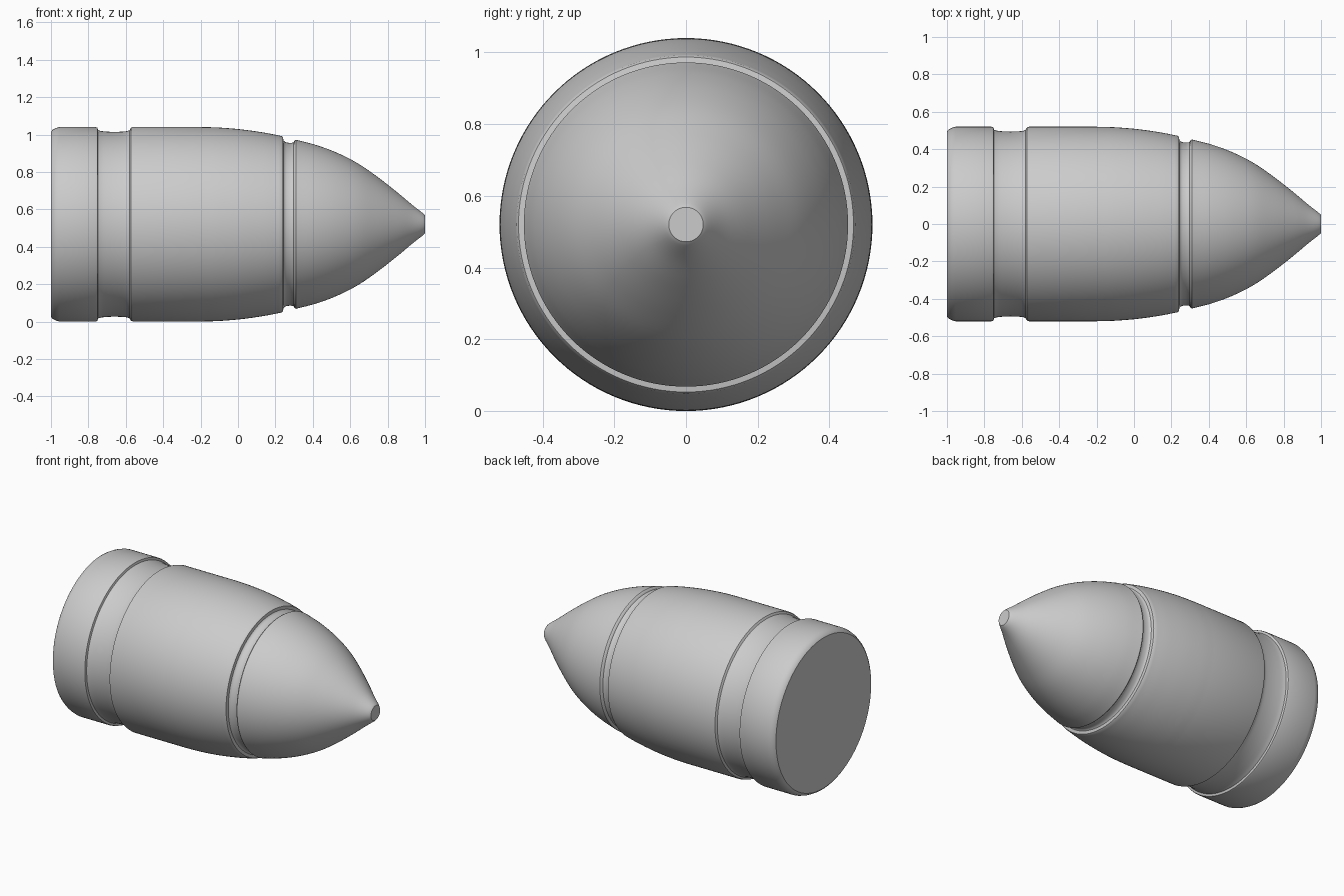
import bpy, bmesh, math
from mathutils import Vector

if "Cube" in bpy.data.objects:
    bpy.data.objects.remove(bpy.data.objects["Cube"])

SEGMENTS = 128
RADIUS = 0.52


def smooth_curve(points, steps=6):
    """Catmull-Rom curve through (x, radius) points."""
    p = [Vector(q) for q in points]
    p = [2 * p[0] - p[1]] + p + [2 * p[-1] - p[-2]]
    out = []
    for i in range(1, len(p) - 2):
        a, b, c, d = p[i - 1:i + 3]
        for s in range(steps):
            t = s / steps
            out.append(0.5 * (2 * b + (c - a) * t + (2 * a - 5 * b + 4 * c - d) * t ** 2
                              + (3 * b - a - 3 * c + d) * t ** 3))
    return [tuple(v) for v in out] + [tuple(points[-1])]


def lathe(name, profile):
    """Spin an (x, radius) profile about the long axis and cap both ends."""
    bm = bmesh.new()
    rings = []
    for x, r in profile:
        rings.append([bm.verts.new((x, r * math.cos(2 * math.pi * k / SEGMENTS),
                                    RADIUS + r * math.sin(2 * math.pi * k / SEGMENTS)))
                      for k in range(SEGMENTS)])
    for a, b in zip(rings, rings[1:]):
        for k in range(SEGMENTS):
            n = (k + 1) % SEGMENTS
            bm.faces.new((a[k], a[n], b[n], b[k]))
    bm.faces.new(rings[0])
    bm.faces.new(rings[-1])
    bmesh.ops.recalc_face_normals(bm, faces=bm.faces)
    mesh = bpy.data.meshes.new(name)
    bm.to_mesh(mesh)
    bm.free()
    obj = bpy.data.objects.new(name, mesh)
    bpy.context.collection.objects.link(obj)
    bpy.context.view_layer.objects.active = obj
    obj.select_set(True)
    bpy.ops.object.shade_smooth_by_angle(angle=math.radians(30))
    obj.select_set(False)
    return obj


# Base band with bevelled rear edge
base = [(-1, 0.494), (-0.993, 0.504), (-0.975, 0.514), (-0.955, RADIUS), (-0.762, RADIUS), (-0.752, 0.517)]
# Wide shallow groove
rear_groove = smooth_curve([(-0.748, 0.503), (-0.72, 0.497), (-0.66, 0.494),
                            (-0.60, 0.497), (-0.58, 0.503)], 3)
# Straight body swelling into the taper
body = [(-0.572, 0.516), (-0.56, RADIUS)] + smooth_curve(
    [(-0.20, RADIUS), (-0.10, 0.517), (0.02, 0.507), (0.14, 0.49), (0.232, 0.472)])
# Narrow groove behind the nose
front_groove = [(0.240, 0.467)] + smooth_curve(
    [(0.243, 0.448), (0.255, 0.439), (0.28, 0.435), (0.297, 0.438)], 3) + [(0.303, 0.448)]
# Ogive nose with a small flat tip
nose = smooth_curve([(0.31, 0.452), (0.42, 0.423), (0.53, 0.382), (0.64, 0.326), (0.745, 0.254),
                     (0.85, 0.172), (0.93, 0.105), (0.985, 0.062), (1.0, 0.048)])

lathe("projectile_body", base + rear_groove + body + front_groove + nose)
